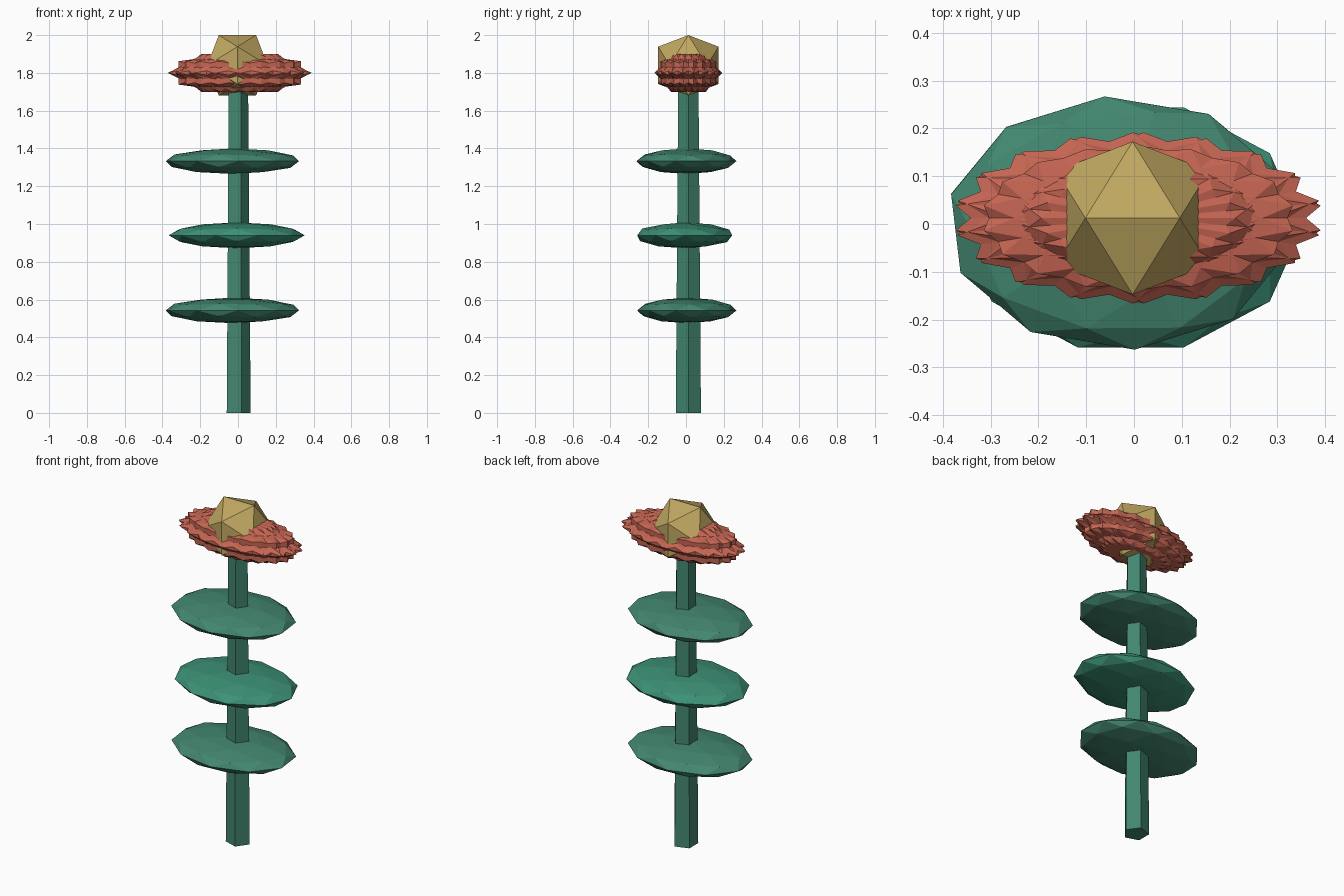
import bpy, bmesh, math
from mathutils import Matrix, Vector

if "Cube" in bpy.data.objects:
    bpy.data.objects.remove(bpy.data.objects["Cube"])

CX, CY = -0.003, 0.0125          # plant axis


def material(name, rgb):
    m = bpy.data.materials.new(name)
    m.diffuse_color = (*rgb, 1)
    m.use_nodes = True
    m.node_tree.nodes["Principled BSDF"].inputs["Base Color"].default_value = m.diffuse_color
    return m


GREEN = material("stem_green", (0.055, 0.24, 0.16))
LEAF = material("leaf_green", (0.045, 0.28, 0.18))
CORAL = material("petal_coral", (0.56, 0.13, 0.085))
GOLD = material("center_gold", (0.53, 0.39, 0.12))


def finish(bm, name, mat):
    bmesh.ops.recalc_face_normals(bm, faces=bm.faces[:])
    mesh = bpy.data.meshes.new(name)
    bm.to_mesh(mesh)
    bm.free()
    mesh.materials.append(mat)
    ob = bpy.data.objects.new(name, mesh)
    bpy.context.collection.objects.link(ob)
    return ob


def icosahedron(bm, matrix):
    """Icosahedron of radius 1 with a level edge on top, running along x."""
    phi = (1 + math.sqrt(5)) / 2
    pts = []
    for s in (-1, 1):
        for t in (-phi, phi):
            pts += [(s, 0, t), (0, t, s), (t, s, 0)]
    verts = [bm.verts.new(matrix @ Vector(p).normalized()) for p in pts]
    bmesh.ops.convex_hull(bm, input=verts)


def place(loc, size, turn=0):
    """Turn first, then stretch, so every copy fills the same ellipsoid."""
    return (Matrix.Translation(loc) @ Matrix.Diagonal((*size, 1))
            @ Matrix.Rotation(math.radians(turn), 4, 'Z'))


# Five-sided tapering stem
bm = bmesh.new()
bmesh.ops.create_cone(bm, cap_ends=True, segments=5, radius1=0.07, radius2=0.056, depth=1.8)
vx = max(bm.verts, key=lambda v: v.co.x - v.co.z * 0.001).co
turn = -math.atan2(vx.y, vx.x)                 # one corner faces +x
bm.transform(Matrix.Translation((CX, CY, 0.9)) @ Matrix.Rotation(turn, 4, 'Z'))
finish(bm, "stem", GREEN)

# Three flattened leaf discs
leaves = [("lower_leaf", (-0.03, 0.004, 0.5425), (0.362, 0.264, 0.0675), 5, GREEN),
          ("middle_leaf", (-0.007, -0.007, 0.94), (0.36, 0.264, 0.0685), 18, LEAF),
          ("upper_leaf", (-0.03, 0.002, 1.3325), (0.362, 0.266, 0.0675), 5, GREEN)]
for name, loc, size, turn, mat in leaves:
    bm = bmesh.new()
    bmesh.ops.create_icosphere(bm, subdivisions=2, radius=1)
    bm.transform(place(loc, size, turn))
    finish(bm, name, mat)

# Spiky petal head: nine turned copies filling one ellipsoid
bm = bmesh.new()
for i in range(9):
    icosahedron(bm, place((0.009, CY, 1.8), (0.386, 0.179, 0.118), i * 40))
finish(bm, "petals", CORAL)

# Flower center
bm = bmesh.new()
icosahedron(bm, place((CX, CY, 1.84), (0.188, 0.188, 0.188)))
finish(bm, "flower_center", GOLD)
